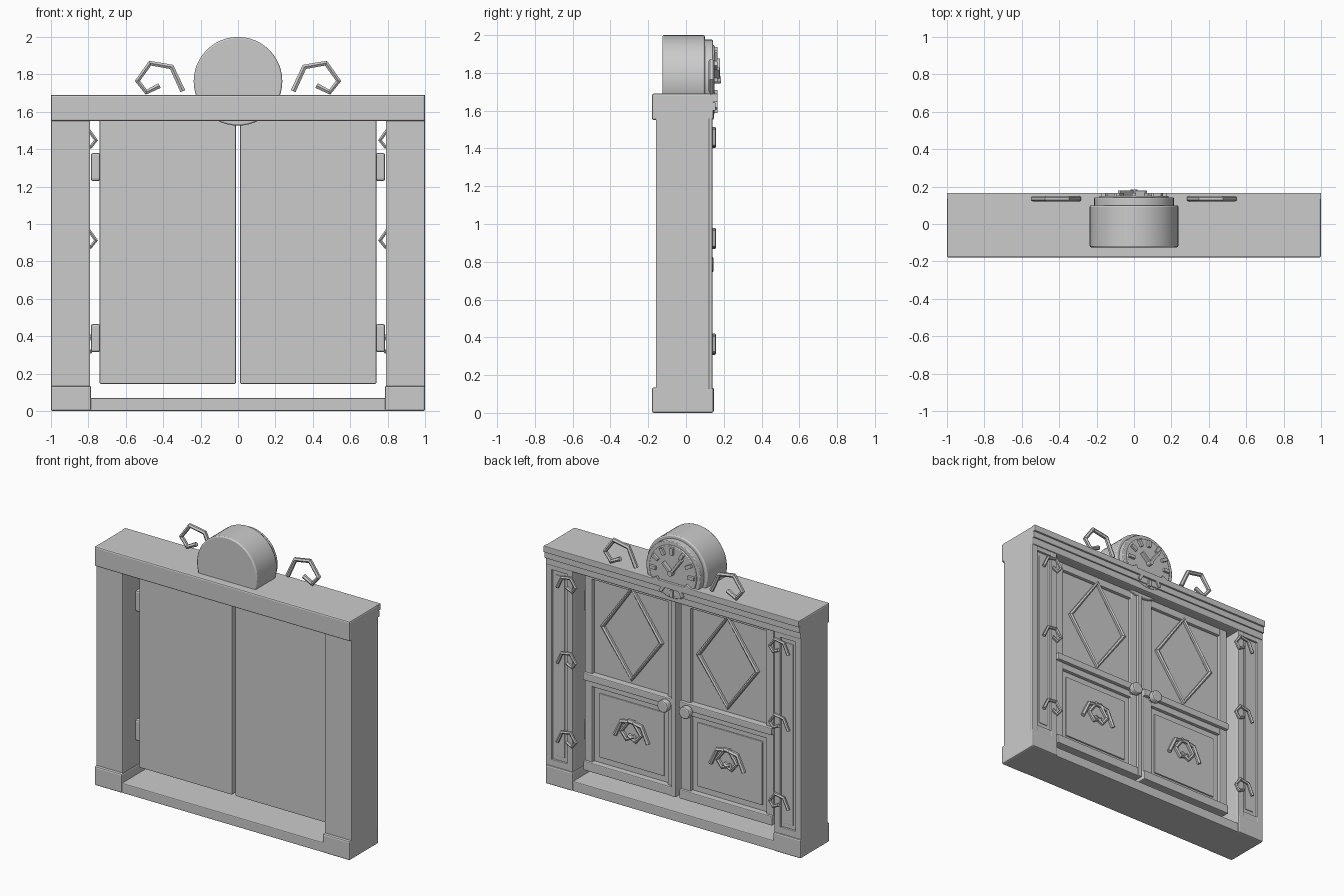
import bpy
from math import pi, sin, cos, atan2, hypot
from mathutils import Vector

cube = bpy.data.objects.get("Cube")
if cube:
    bpy.data.objects.remove(cube, do_unlink=True)

GREY = (0.6, 0.6, 0.6, 1)
mat = bpy.data.materials.new("plain grey")
mat.use_nodes = True
mat.diffuse_color = GREY
mat.node_tree.nodes["Principled BSDF"].inputs["Base Color"].default_value = GREY


def finish(obj, name, bevel=0):
    obj.name = name
    obj.data.materials.append(mat)
    if bevel:
        mod = obj.modifiers.new("soft edges", "BEVEL")
        mod.width, mod.segments, mod.limit_method = bevel, 2, "ANGLE"
    return obj


def box(name, x, y, z, bevel=0.006, turn=0):
    """Box from (min, max) ranges, optionally turned about y."""
    lo, hi = Vector((x[0], y[0], z[0])), Vector((x[1], y[1], z[1]))
    bpy.ops.mesh.primitive_cube_add(size=1, location=(lo + hi) / 2, rotation=(0, turn, 0))
    obj = bpy.context.object
    for v in obj.data.vertices:
        v.co *= (hi - lo)
    return finish(obj, name, bevel)


def pair(name, x, y, z, bevel=0.006):
    """The same box on both sides."""
    box("left_" + name, x, y, z, bevel)
    box("right_" + name, (-x[1], -x[0]), y, z, bevel)


def disc(name, x, z, r, y, sides=48, bevel=0.005):
    """Cylinder along y."""
    bpy.ops.mesh.primitive_cylinder_add(vertices=sides, radius=r, depth=y[1] - y[0],
                                        location=(x, sum(y) / 2, z), rotation=(pi / 2, 0, 0))
    obj = finish(bpy.context.object, name, bevel)
    if sides > 12:
        bpy.ops.object.shade_smooth_by_angle(angle=0.6)
    return obj


def rod(name, points, y, r, closed=False):
    """Round bar following (x, z) points at depth y."""
    curve = bpy.data.curves.new(name, "CURVE")
    curve.dimensions = "3D"
    curve.bevel_depth, curve.bevel_resolution = r, 1
    curve.use_fill_caps = True
    spline = curve.splines.new("POLY")
    spline.points.add(len(points) - 1)
    for p, (x, z) in zip(spline.points, points):
        p.co = (x, y, z, 1)
    spline.use_cyclic_u = closed
    spline.use_smooth = False
    obj = bpy.data.objects.new(name, curve)
    bpy.context.collection.objects.link(obj)
    return finish(obj, name)


SCROLL = [(0, 0), (-.06, .13), (-.175, .15), (-.243, .055), (-.195, -.005), (-.125, .03)]


def scroll(name, x, z, y, r, scale, side):
    """Angular scroll starting at x, z; side -1 flips it."""
    rod(name, [(x + side * scale * a, z + scale * b) for a, b in SCROLL], y, r)


# Surround: sill, posts, plinths, lintel, cornice
box("sill", (-.8, .8), (-.175, .14), (0, .07))
pair("post", (.79, 1), (-.16, .125), (.01, 1.6))
pair("plinth", (.785, 1), (-.18, .147), (0, .135), .01)
pair("post_outer_trim", (.955, 1), (.12, .14), (.12, 1.58), .004)
pair("post_inner_trim", (.79, .835), (.12, .14), (.12, 1.58), .004)
pair("post_top_trim", (.82, .97), (.12, .139), (1.52, 1.58), .004)
pair("post_bottom_trim", (.82, .97), (.12, .139), (.12, .18), .004)
pair("post_panel", (.86, .93), (.12, .13), (.21, 1.49), .003)
box("lintel", (-1, 1), (-.18, .147), (1.55, 1.69), .01)
box("cornice_lower", (-1, 1), (.13, .157), (1.6, 1.645), .004)
box("cornice_upper", (-1, 1), (.13, .167), (1.645, 1.69), .004)

# Double doors
pair("door_slab", (.012, .74), (-.05, .052), (.145, 1.58))
pair("door_outer_stile", (.68, .74), (.04, .077), (.145, 1.57))
pair("door_inner_stile", (.012, .09), (.04, .077), (.145, 1.57))
pair("door_top_rail", (.05, .72), (.04, .075), (1.5, 1.57))
pair("door_middle_rail", (.012, .74), (.04, .1), (.785, .835))
pair("door_lower_rail", (.05, .72), (.04, .075), (.74, .79))
pair("door_bottom_rail", (.012, .74), (.04, .095), (.145, .21))
pair("door_lower_panel", (.13, .64), (.045, .062), (.25, .7), .005)
box("meeting_strip", (.012, .045), (.05, .1), (.145, 1.57))

# Hinges
for place, z in (("lower", .315), ("upper", 1.23)):
    pair(place + "_hinge", (.735, .787), (-.03, .02), (z, z + .15), .012)

# Door and post ornaments, knobs, roof scrolls
for word, s in (("left", 1), ("right", -1)):
    c = s * .375
    rod(word + "_diamond_frame", [(c, 1.515), (c + .23, 1.19), (c, .875), (c - .23, 1.19)],
        .065, .016, True)
    for part, t in (("outer", 1), ("inner", -1)):
        scroll(f"{word}_door_{part}_scroll", c + t * .13, .45, .075, .015, .85, t)
    disc(word + "_knob_stem", s * .085, .785, .022, (.06, .11), 8, 0)
    disc(word + "_knob", s * .085, .785, .045, (.1, .145), 8, .01)
    for i, z in enumerate((.32, .88, 1.415)):
        scroll(f"{word}_post_scroll_{i + 1}", s * .905, z, .148, .012, .6, s)
    scroll(word + "_roof_scroll", s * .295, 1.71, .135, .016, 1, -s)

# Clock
CZ = 1.763
disc("clock_body", 0, CZ, .237, (-.125, .1), 48, .008)
disc("clock_rim", 0, CZ, .213, (.09, .142))
disc("clock_face", 0, CZ, .185, (.13, .15))
for i in range(12):
    a = i * pi / 6
    x, z = .15 * sin(a), CZ + .15 * cos(a)
    box(f"hour_mark_{i + 1}", (x - .012, x + .012), (.14, .167), (z - .025, z + .025), .003, a)


def hand(name, dx, dz, width, y):
    n, x, z = hypot(dx, dz) / 2, dx / 2, CZ + dz / 2
    box(name, (x - width, x + width), y, (z - n, z + n), .003, atan2(dx, dz))


hand("minute_hand", -.08, .11, .009, (.145, .18))
hand("hour_hand", .065, .06, .009, (.145, .178))
disc("clock_hub", 0, CZ, .018, (.14, .185), 12, .003)
